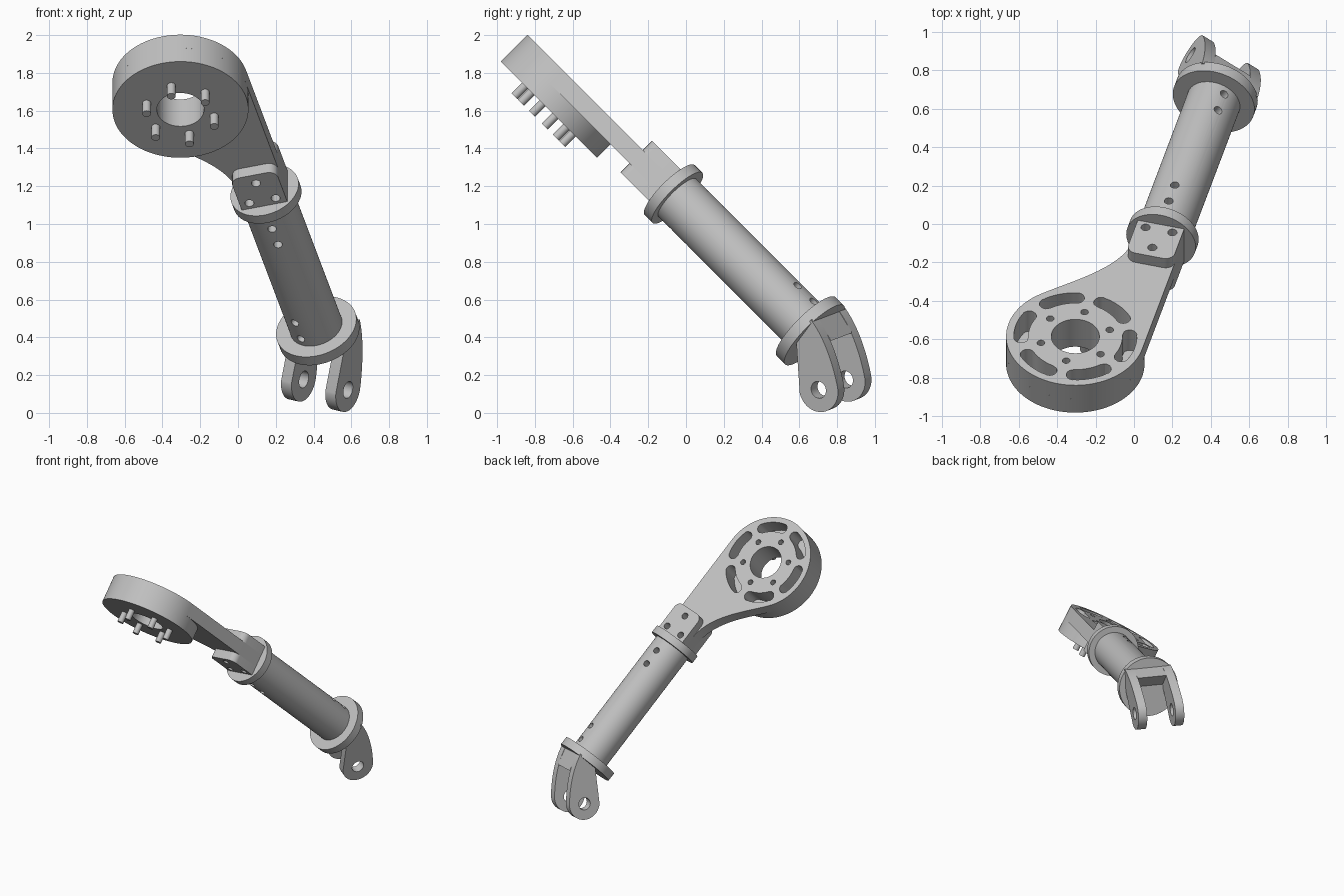
import bpy, bmesh, math
from mathutils import Matrix, Vector
from mathutils.geometry import interpolate_bezier

if "Cube" in bpy.data.objects:
    bpy.data.objects.remove(bpy.data.objects["Cube"])

grey = bpy.data.materials.new("machined_grey")
grey.use_nodes = True
colour = (0.53, 0.53, 0.53, 1)
grey.diffuse_color = colour
grey.node_tree.nodes["Principled BSDF"].inputs["Base Color"].default_value = colour

# Working frame: Y runs down the tube, Z is the plate normal
ARM = (Matrix.Translation((0.148, -0.066, 1.159))
       @ Matrix.Rotation(math.radians(-45), 4, 'X')
       @ Matrix.Rotation(math.radians(-15), 4, 'Z'))
# Fork frame is twisted about the tube axis
FORK = Matrix.Rotation(math.radians(-60), 4, 'Y')
ALONG_Y = Matrix.Rotation(math.radians(-90), 4, 'X')
ALONG_X = Matrix.Rotation(math.radians(90), 4, 'Y')
HUB = Vector((-0.235, -0.873))
HUB_R = 0.36


def arc(centre, r, start, end, steps):
    angles = [math.radians(start + (end - start) * i / steps) for i in range(steps + 1)]
    return [(centre[0] + r * math.cos(t), centre[1] + r * math.sin(t)) for t in angles]


def prism(bm, outline, z0, z1, matrix=Matrix()):
    low = [bm.verts.new(matrix @ Vector((x, y, z0))) for x, y in outline]
    high = [bm.verts.new(matrix @ Vector((x, y, z1))) for x, y in outline]
    faces = [bm.faces.new(low[::-1]), bm.faces.new(high)]
    for i in range(len(low)):
        j = (i + 1) % len(low)
        faces.append(bm.faces.new((low[i], low[j], high[j], high[i])))
    bmesh.ops.recalc_face_normals(bm, faces=faces)


def rod(bm, x, y, r, z0, z1, matrix=Matrix(), steps=24):
    prism(bm, arc((x, y), r, 0, 360 - 360 / steps, steps - 1), z0, z1, matrix)


def make(name, bm):
    mesh = bpy.data.meshes.new(name)
    bm.to_mesh(mesh)
    bm.free()
    mesh.materials.append(grey)
    obj = bpy.data.objects.new(name, mesh)
    bpy.context.collection.objects.link(obj)
    obj.matrix_world = ARM
    return obj


def cut(obj, cutter):
    mod = obj.modifiers.new("cut", 'BOOLEAN')
    mod.operation = 'DIFFERENCE'
    mod.solver = 'EXACT'
    mod.object = cutter
    cutter.hide_render = True
    bpy.context.view_layer.update()
    graph = bpy.context.evaluated_depsgraph_get()
    mesh = bpy.data.meshes.new_from_object(obj.evaluated_get(graph))
    obj.modifiers.clear()
    obj.data = mesh


def new():
    return bmesh.new()


# Arm plate: rounded head flowing into a neck with one straight side
left = Vector((-0.507, -0.637, 0))
curve = interpolate_bezier(Vector((-0.125, -0.1, 0)), Vector((-0.125, -0.33, 0)),
                           Vector((-0.37, -0.49, 0)), left, 20)
outline = arc(HUB, HUB_R, 139, 360, 60) + [(0.125, -0.02), (-0.125, -0.02)]
outline += [(p.x, p.y) for p in curve[:-1]]
bm = new()
prism(bm, outline, -0.05, 0.05)
arm_plate = make("arm_plate", bm)

# Thick hub below the plate
bm = new()
rod(bm, *HUB, HUB_R, -0.151, -0.05, steps=96)
hub = make("hub", bm)

# Hub openings: bore, curved pockets and screw holes
bm = new()
rod(bm, *HUB, 0.125, -0.3, 0.3, steps=48)
for k in range(6):
    mid = 60 * k
    inner = arc(HUB, 0.245, mid + 17, mid - 17, 10)
    outer = arc(HUB, 0.32, mid - 17, mid + 17, 10)
    ends = [arc(HUB, 0.2825, mid + d, mid + d, 1)[0] for d in (-17, 17)]
    slot = inner[:-1] + arc(ends[0], 0.0375, mid - 180, mid, 8) + outer[1:-1]
    slot += arc(ends[1], 0.0375, mid, mid + 180, 8)[:-1]
    prism(bm, slot, -0.1, 0.3)
    px, py = arc(HUB, 0.185, mid + 30, mid + 30, 1)[0]
    rod(bm, px, py, 0.02, 0.0, 0.3)
hub_cutter = make("hub_cutter", bm)
cut(hub, hub_cutter)
cut(arm_plate, hub_cutter)

# Screw shanks under the hub
bm = new()
for k in range(6):
    px, py = arc(HUB, 0.185, 60 * k + 30, 60 * k + 30, 1)[0]
    rod(bm, px, py, 0.023, -0.23, -0.14)
screws = make("hub_screws", bm)

# Clamp pads above and below the neck
pad = [(0.125, -0.02), (-0.125, -0.02)]
pad += arc((-0.075, -0.217), 0.05, 180, 270, 8) + arc((0.075, -0.217), 0.05, 270, 360, 8)
pads = []
for name, z0, z1 in (("upper_pad", 0.05, 0.118), ("lower_pad", -0.118, -0.05)):
    bm = new()
    prism(bm, pad, z0, z1)
    pads.append(make(name, bm))
bm = new()
for x, y in ((-0.072, -0.07), (0.072, -0.07), (0, -0.204)):
    rod(bm, x, y, 0.024, -0.3, 0.3)
pad_cutter = make("pad_cutter", bm)
for obj in pads + [arm_plate]:
    cut(obj, pad_cutter)

# Tube with two pairs of cross holes
bm = new()
rod(bm, 0, 0, 0.142, 0, 1.06, ALONG_Y, 64)
tube = make("tube", bm)
bm = new()
for y in (0.126, 0.247):
    rod(bm, 0, y, 0.023, -0.3, 0.3)
for y in (0.855, 0.977):
    rod(bm, 0, y, 0.023, -0.3, 0.3, FORK @ Matrix.Translation((0, y, 0)) @ ALONG_X
        @ Matrix.Translation((0, -y, 0)))
tube_cutter = make("tube_cutter", bm)
cut(tube, tube_cutter)

# End collars
collars = []
for name, r, y0, y1 in (("upper_collar", 0.187, -0.03, 0.03), ("lower_collar", 0.22, 1.028, 1.093)):
    bm = new()
    rod(bm, 0, 0, r, y0, y1, ALONG_Y, 64)
    collars.append(make(name, bm))

# Fork: two bent prongs with pin holes
EYE = (-0.12, 1.345)
bulge = interpolate_bezier(Vector((0.15, 1.08)).to_3d(), Vector((0.13, 1.2)).to_3d(),
                           Vector((0.05, 1.33)).to_3d(), Vector((-0.03, 1.425)).to_3d(), 16)
prong = [(p.x, p.y) for p in bulge[:-1]] + arc(EYE, 0.12, 42, 217, 28) + [(0.0, 1.08)]
bm = new()
for z0, z1 in ((-0.173, -0.107), (0.107, 0.173)):
    prism(bm, prong, z0, z1, FORK)
prongs = make("fork_prongs", bm)
bm = new()
rod(bm, *EYE, 0.046, -0.4, 0.4, FORK)
eye_cutter = make("eye_cutter", bm)
cut(prongs, eye_cutter)

# Sloped web between the prongs
bm = new()
prism(bm, [(0.0, 1.08), (0.15, 1.08), (0.11, 1.22)], -0.11, 0.11, FORK)
web = make("fork_web", bm)

for cutter in (hub_cutter, pad_cutter, tube_cutter, eye_cutter):
    bpy.data.objects.remove(cutter)

# Smooth the round walls and keep the rims crisp
bpy.ops.object.select_all(action='DESELECT')
parts = [arm_plate, hub, screws, tube, prongs, web] + pads + collars
for obj in parts:
    obj.select_set(True)
bpy.context.view_layer.objects.active = tube
bpy.ops.object.shade_smooth_by_angle(angle=math.radians(30))
